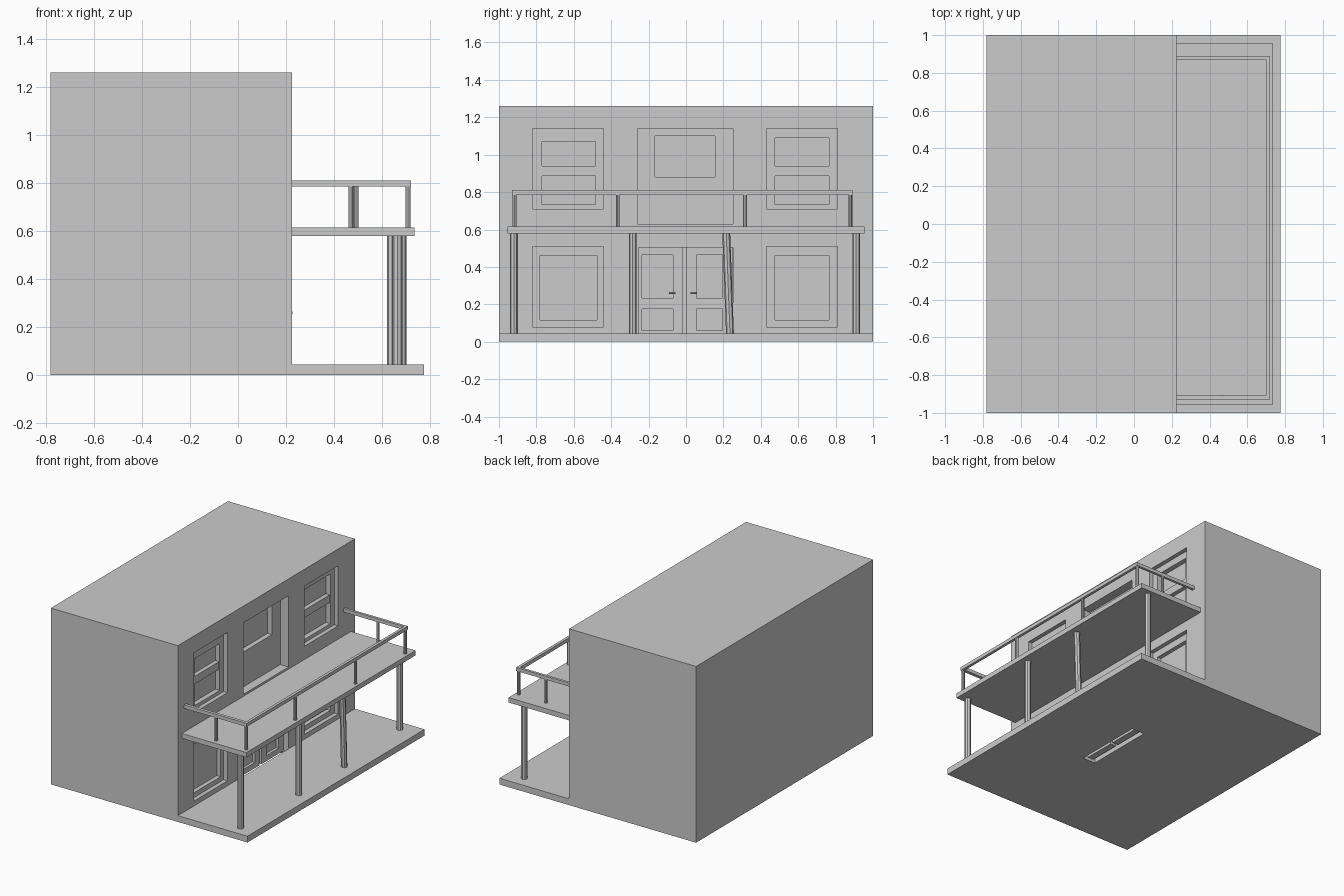
import bpy, math
from mathutils import Vector

if "Cube" in bpy.data.objects:
    bpy.data.objects.remove(bpy.data.objects["Cube"])


def box(name, x0, x1, y0, y1, z0, z1):
    bpy.ops.mesh.primitive_cube_add(size=1, location=((x0 + x1) / 2, (y0 + y1) / 2, (z0 + z1) / 2))
    ob = bpy.context.object
    ob.name = name
    ob.scale = (x1 - x0, y1 - y0, z1 - z0)
    bpy.ops.object.transform_apply(location=False, rotation=False, scale=True)
    return ob


def cut(target, *bounds):
    cutter = box("cutter", *bounds)
    mod = target.modifiers.new("cut", 'BOOLEAN')
    mod.operation = 'DIFFERENCE'
    mod.solver = 'EXACT'
    mod.object = cutter
    bpy.context.view_layer.objects.active = target
    bpy.ops.object.modifier_apply(modifier=mod.name)
    bpy.data.objects.remove(cutter, do_unlink=True)


def rod(name, a, b, r, sides):
    a, b = Vector(a), Vector(b)
    bpy.ops.mesh.primitive_cylinder_add(vertices=sides, radius=r, depth=(b - a).length, location=(a + b) / 2)
    ob = bpy.context.object
    ob.name = name
    ob.rotation_euler = (b - a).to_track_quat('Z', 'Y').to_euler()
    return ob


WALL = 0.225

# House block with stepped window recesses
house = box("house_body", -0.78, WALL, -1, 1, 0, 1.26)
recesses = [
    # y0, y1, z0, z1, depth
    (-0.82, -0.44, 0.71, 1.14, 0.03), (-0.77, -0.485, 0.735, 1.07, 0.065),
    (0.43, 0.81, 0.71, 1.14, 0.03), (0.475, 0.765, 0.735, 1.09, 0.065),
    (-0.82, -0.44, 0.08, 0.51, 0.03), (-0.78, -0.475, 0.115, 0.46, 0.06),
    (0.43, 0.81, 0.08, 0.51, 0.03), (0.475, 0.765, 0.115, 0.46, 0.06),
    (-0.26, 0.25, 0.63, 1.14, 0.065), (-0.165, 0.155, 0.88, 1.10, 0.10),
    (-0.255, 0.25, -0.1, 0.505, 0.10),
]
for y0, y1, z0, z1, d in recesses:
    cut(house, WALL - d, WALL + 0.1, y0, y1, z0, z1)

# Middle bars of the upper sash windows
for y0, y1, side in ((-0.77, -0.485, "left"), (0.475, 0.765, "right")):
    box("sash_bar_" + side, 0.155, 0.19, y0, y1, 0.885, 0.94)

# Double doors with sunk panels and handles
for side, y0, y1, p0, p1, hy, s in (("left", -0.253, -0.02, -0.235, -0.07, -0.06, -1),
                                    ("right", 0.0, 0.248, 0.055, 0.195, 0.03, 1)):
    door = box("door_" + side, 0.14, 0.185, y0, y1, 0.02, 0.503)
    cut(door, 0.165, 0.3, p0, p1, 0.235, 0.465)
    cut(door, 0.165, 0.3, p0, p1, 0.06, 0.175)
    box("handle_plate_" + side, 0.184, 0.19, hy - 0.009, hy + 0.009, 0.22, 0.28)
    rod("handle_stem_" + side, (0.185, hy, 0.26), (0.226, hy, 0.26), 0.005, 8)
    rod("handle_lever_" + side, (0.223, hy - s * 0.005, 0.26), (0.223, hy + s * 0.03, 0.26), 0.005, 8)

# Porch floor and balcony slab
box("porch_floor", WALL, 0.775, -1, 1, 0, 0.045)
box("balcony_slab", WALL, 0.735, -0.955, 0.955, 0.58, 0.615)

# Columns under the balcony
for i, (x, y, lean) in enumerate(((0.665, -0.92, 0), (0.68, -0.285, 0), (0.675, 0.225, 0.01), (0.642, 0.91, 0))):
    rod(f"column_{i}", (x, y + lean, 0.043), (x, y - lean, 0.583), 0.021, 8)

# Balcony rail, three sides
box("rail_front", 0.70, 0.72, -0.93, 0.89, 0.785, 0.81)
box("rail_side_near", WALL, 0.70, -0.93, -0.907, 0.785, 0.81)
box("rail_side_far", WALL, 0.70, 0.872, 0.89, 0.785, 0.81)

# Rail posts
for i, (x, y) in enumerate(((0.708, -0.917), (0.708, -0.365), (0.708, 0.315), (0.708, 0.878),
                            (0.47, -0.917), (0.492, 0.88))):
    rod(f"rail_post_{i}", (x, y, 0.613), (x, y, 0.787), 0.0105, 8)
